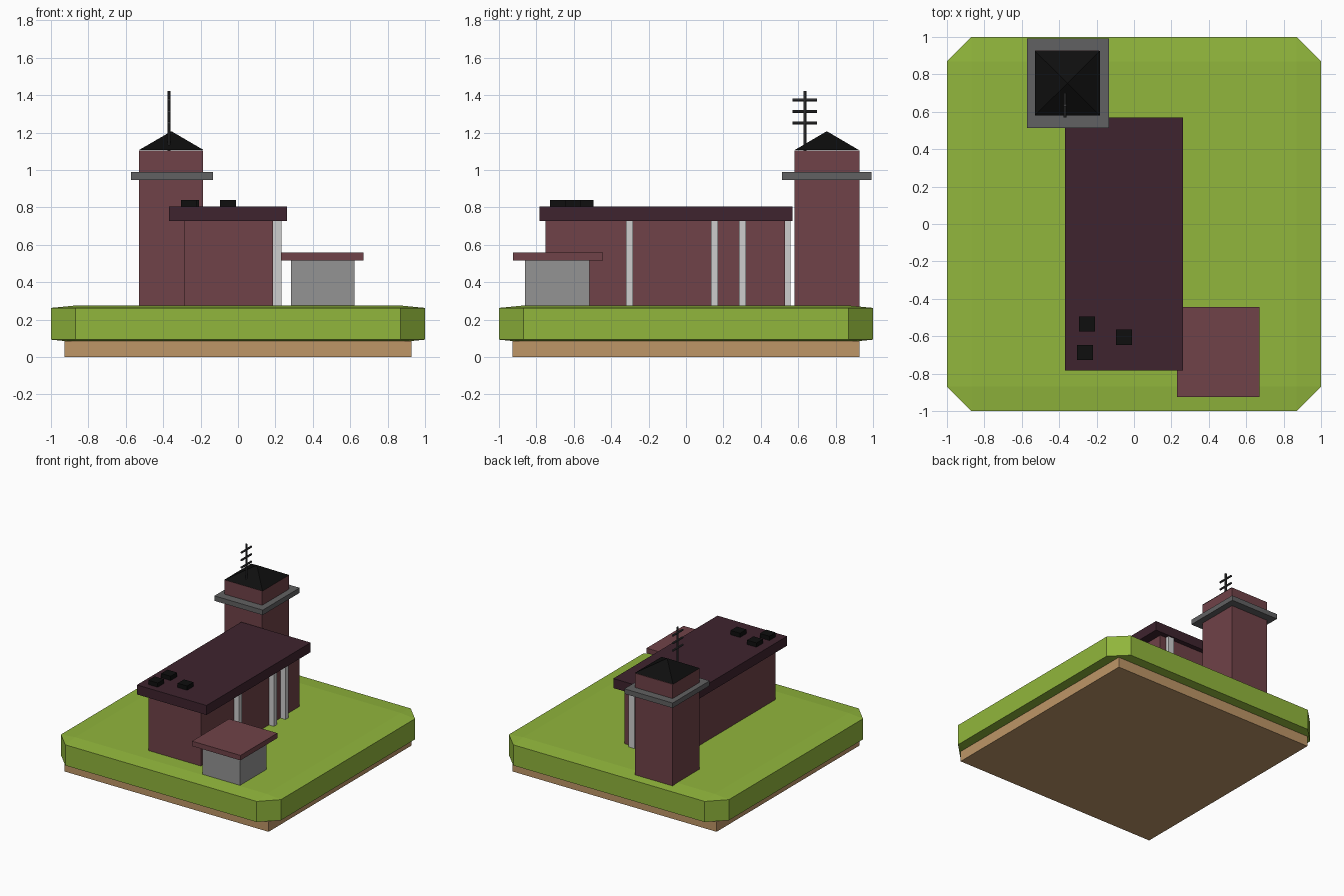
import bpy, bmesh, math
from mathutils import Matrix, Vector

if "Cube" in bpy.data.objects:
    bpy.data.objects.remove(bpy.data.objects["Cube"])


def mat(name, r, g, b):
    m = bpy.data.materials.new(name)
    lin = [(c / 255 / 12.92) if c < 11 else ((c / 255 + 0.055) / 1.055) ** 2.4 for c in (r, g, b)]
    m.diffuse_color = (*lin, 1)
    m.use_nodes = True
    m.node_tree.nodes["Principled BSDF"].inputs["Base Color"].default_value = m.diffuse_color
    return m


GREEN = mat("grass_green", 145, 182, 60)
EARTH = mat("earth_brown", 190, 150, 103)
BRICK = mat("brick_red", 112, 66, 72)
PLUM = mat("dark_plum", 62, 35, 46)
SLATE = mat("slate_grey", 97, 97, 98)
WALL = mat("mid_grey", 148, 148, 148)
WHITE = mat("pale_grey", 206, 206, 206)
BLACK = mat("near_black", 14, 14, 14)
METAL = mat("dark_metal", 58, 58, 60)


def finish(name, bm, material):
    bmesh.ops.recalc_face_normals(bm, faces=bm.faces)
    me = bpy.data.meshes.new(name)
    bm.to_mesh(me)
    bm.free()
    me.materials.append(material)
    ob = bpy.data.objects.new(name, me)
    bpy.context.collection.objects.link(ob)
    return ob


def box(name, x, y, z, material, bevel=0):
    """Box from (min, max) ranges; the bevel is a fraction of the half size."""
    bm = bmesh.new()
    bmesh.ops.create_cube(bm, size=2)
    if bevel:
        bmesh.ops.bevel(bm, geom=bm.edges[:], offset=bevel, segments=1, affect='EDGES')
    mid = Vector([sum(r) / 2 for r in (x, y, z)])
    half = [(r[1] - r[0]) / 2 for r in (x, y, z)]
    bmesh.ops.transform(bm, matrix=Matrix.Translation(mid) @ Matrix.Diagonal((*half, 1)), verts=bm.verts)
    return finish(name, bm, material)


def rod(name, centre, length, material, radius=0.008, rot=Matrix()):
    bm = bmesh.new()
    bmesh.ops.create_cone(bm, cap_ends=True, segments=8, radius1=radius, radius2=radius,
                          depth=length, matrix=Matrix.Translation(centre) @ rot)
    return finish(name, bm, material)


# Ground: earth slab and bevelled grass block
box("earth_slab", (-.927, .927), (-.927, .927), (0, .085), EARTH)
box("grass_block", (-1, 1), (-1, 1), (.08, .275), GREEN, bevel=.13)

# Main hall with overhanging flat roof
box("hall_walls", (-.288, .187), (-.75, .53), (.27, .735), BRICK)
box("hall_roof", (-.37, .262), (-.783, .57), (.727, .805), PLUM)
for i, y in enumerate((-.302, .153, .302)):
    box(f"hall_pillar_{i}", (.18, .233), (y - .019, y + .019), (.27, .73), WHITE)
box("hall_back_pillar", (.077, .13), (.52, .56), (.27, .73), WHITE)
for i, (x, y) in enumerate(((-.252, -.535), (-.263, -.687), (-.053, -.605))):
    box(f"roof_unit_{i}", (x - .043, x + .043), (y - .041, y + .041), (.8, .84), BLACK)

# Small annex
box("annex_walls", (.283, .622), (-.862, -.517), (.27, .52), WALL)
box("annex_roof", (.23, .67), (-.925, -.445), (.517, .558), BRICK)

# Tower with collar and pyramid roof
box("tower_walls", (-.528, -.186), (.58, .927), (.27, 1.105), BRICK)
box("tower_collar", (-.573, -.134), (.512, .992), (.947, .988), SLATE)
bm = bmesh.new()
base = [bm.verts.new((x, y, 1.106)) for x, y in
        ((-.53, .58), (-.183, .58), (-.183, .925), (-.53, .925))]
apex = bm.verts.new((-.356, .753, 1.207))
bm.faces.new(base)
for i in range(4):
    bm.faces.new((base[i], base[(i + 1) % 4], apex))
finish("tower_roof", bm, BLACK)

# Antenna with three crossbars
rod("antenna_mast", (-.369, .635, 1.26), .324, METAL)
for i, z in enumerate((1.252, 1.313, 1.375)):
    rod(f"antenna_bar_{i}", (-.369, .635, z), .13, METAL, rot=Matrix.Rotation(math.pi / 2, 4, 'X'))
